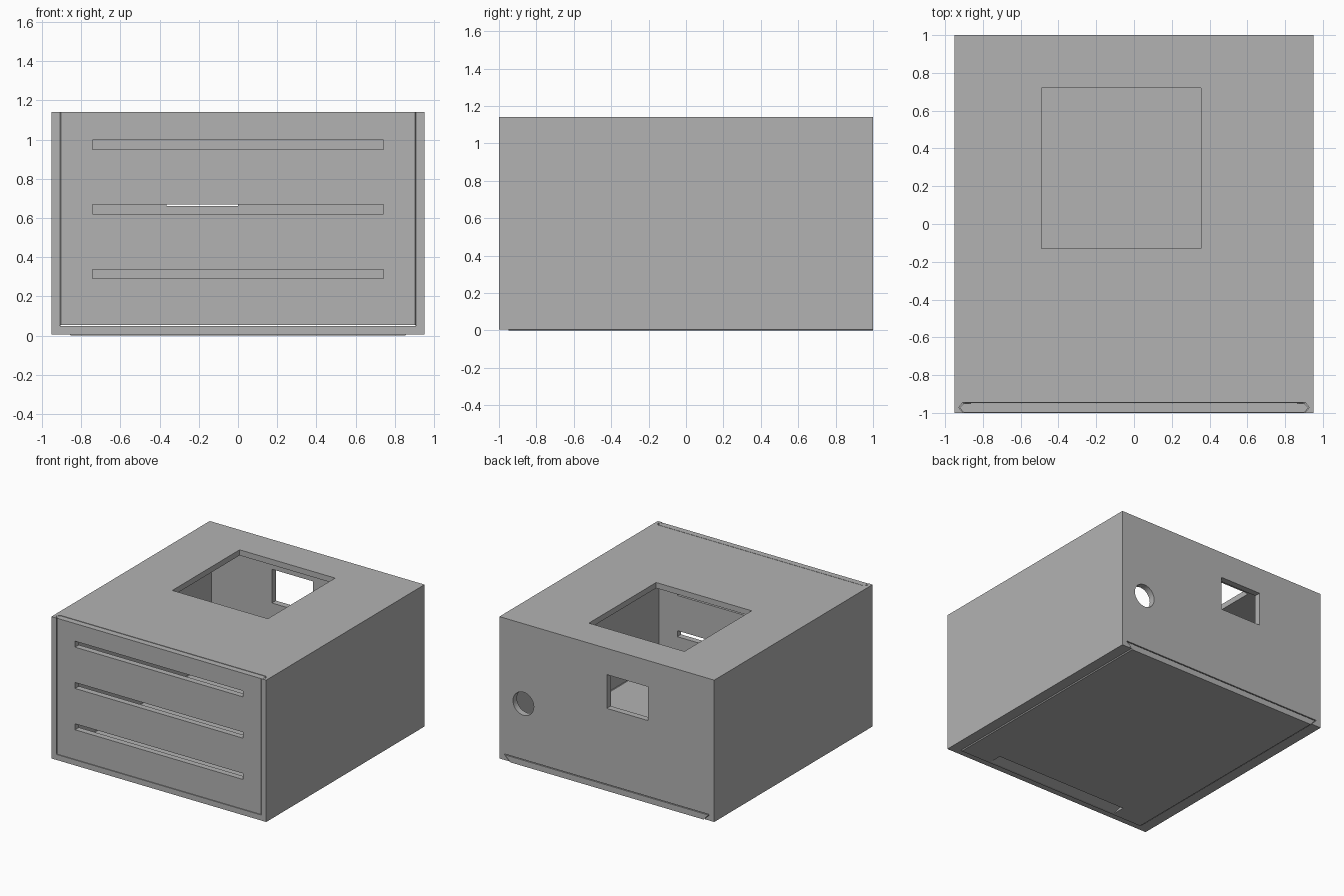
import bpy, bmesh
from mathutils import Matrix, Vector

if "Cube" in bpy.data.objects:
    bpy.data.objects.remove(bpy.data.objects["Cube"])

GREY = (0.45, 0.45, 0.45, 1)
grey = bpy.data.materials.new("plain grey")
grey.use_nodes = True
grey.diffuse_color = GREY
grey.node_tree.nodes["Principled BSDF"].inputs["Base Color"].default_value = GREY


def finish(bm, name):
    bmesh.ops.recalc_face_normals(bm, faces=bm.faces)
    mesh = bpy.data.meshes.new(name)
    bm.to_mesh(mesh)
    bm.free()
    mesh.materials.append(grey)
    obj = bpy.data.objects.new(name, mesh)
    bpy.context.collection.objects.link(obj)
    return obj


def prism(name, profile, axis, lo, hi):
    """Extrude a 2D profile along x, y or z."""
    place = {"x": lambda a, b: (lo, a, b),
             "y": lambda a, b: (a, lo, b),
             "z": lambda a, b: (a, b, lo)}[axis]
    bm = bmesh.new()
    face = bm.faces.new([bm.verts.new(place(*p)) for p in profile])
    step = Vector([(hi - lo) * (axis == k) for k in "xyz"])
    ext = bmesh.ops.extrude_face_region(bm, geom=[face])
    bmesh.ops.translate(bm, vec=step, verts=[v for v in ext["geom"] if isinstance(v, bmesh.types.BMVert)])
    return finish(bm, name)


def box(name, x, y, z):
    return prism(name, [(x[0], y[0]), (x[1], y[0]), (x[1], y[1]), (x[0], y[1])], "z", *z)


def mirrored(half):
    """Close a right-hand half profile with its mirror image."""
    return half + [(-a, b) for a, b in reversed(half)]


def cut(target, cutter):
    mod = target.modifiers.new("cut", "BOOLEAN")
    mod.operation, mod.solver, mod.object = "DIFFERENCE", "EXACT", cutter
    cutter.hide_render = True
    bpy.context.view_layer.objects.active = target
    bpy.ops.object.modifier_apply(modifier=mod.name)
    bpy.data.objects.remove(cutter)


# Hollow housing
TOP, BASE = 1.14, 0.006
housing = box("housing", (-0.95, 0.95), (-1, 1), (BASE, TOP))
cut(housing, box("cavity", (-0.9, 0.9), (-0.95, 0.95), (0.05, 1.095)))

# Top opening and rear window
cut(housing, box("top_opening", (-0.49, 0.355), (-0.13, 0.72), (1.0, 1.3)))
cut(housing, box("rear_window", (-0.365, 0), (0.9, 1.1), (0.66, 0.93)))

# Round rear cable hole
bm = bmesh.new()
bmesh.ops.create_cone(bm, cap_ends=True, segments=48, radius1=0.092, radius2=0.092, depth=0.3,
                      matrix=Matrix.Translation((0.738, 1, 0.5)) @ Matrix.Rotation(1.5707963, 4, "X"))
cut(housing, finish(bm, "cable_hole"))

# V-grooved front slot and dovetailed floor slot
cut(housing, prism("front_slot", mirrored(
    [(0.907, -1.05), (0.907, -0.996), (0.928, -0.972), (0.907, -0.945)]), "z", 0.05, 1.3))
cut(housing, prism("floor_slot", mirrored(
    [(0.856, -0.001), (0.905, 0.049), (0.905, 0.054)]), "y", -0.951, 1.1))

# Sliding front panel with three vents
front_panel = prism("front_panel", mirrored(
    [(0.902, -0.998), (0.923, -0.973), (0.902, -0.95)]), "z", 0.053, TOP - 0.001)
for z in (0.29, 0.62, 0.95):
    cut(front_panel, box("vent", (-0.742, 0.742), (-1.1, -0.9), (z, z + 0.048)))

# Sliding floor panel with a ramped finger grip
floor_panel = prism("floor_panel", mirrored(
    [(0.854, 0), (0.898, 0.047)]), "y", -0.948, 0.999)
cut(floor_panel, prism("finger_grip", [(-0.93, 0), (-0.93, -0.02), (-0.83, -0.02), (-0.83, 0.035)],
                       "x", -0.59, 0.59))
